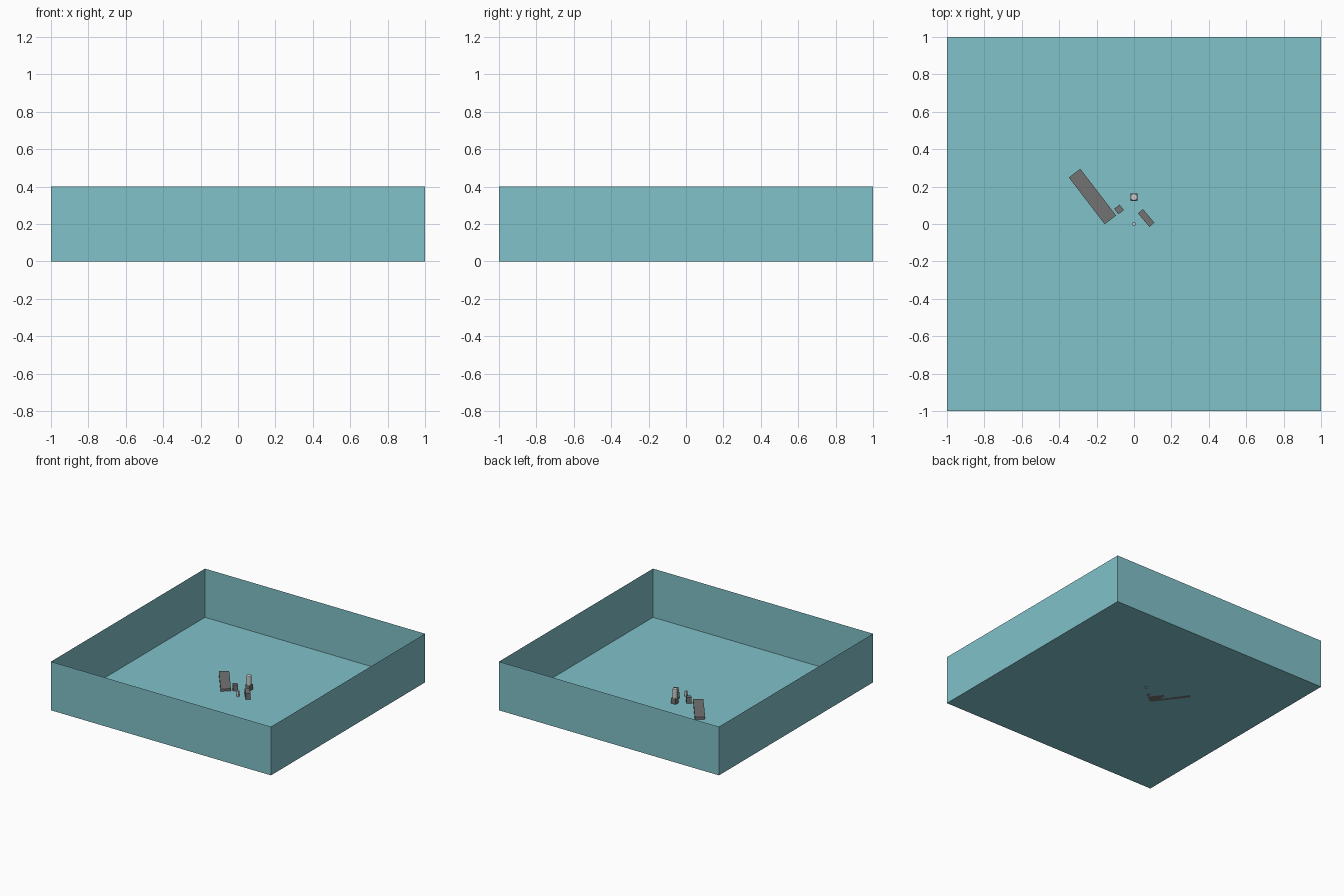
import bpy, bmesh, math

if "Cube" in bpy.data.objects:
    bpy.data.objects.remove(bpy.data.objects["Cube"])


def material(name, rgb):
    m = bpy.data.materials.new(name)
    m.diffuse_color = (*rgb, 1)
    m.use_nodes = True
    m.node_tree.nodes["Principled BSDF"].inputs["Base Color"].default_value = m.diffuse_color
    return m


teal = material("teal", (0.22, 0.54, 0.59))
dark = material("dark_grey", (0.17, 0.17, 0.17))


def finish(bm, name, mat=None):
    me = bpy.data.meshes.new(name)
    bm.to_mesh(me)
    bm.free()
    ob = bpy.data.objects.new(name, me)
    bpy.context.collection.objects.link(ob)
    if mat:
        me.materials.append(mat)
    return ob


def box(name, x, y, size, z0=0.0, angle=0, mat=None):
    bm = bmesh.new()
    bmesh.ops.create_cube(bm, size=1)
    bmesh.ops.scale(bm, vec=size, verts=bm.verts)
    ob = finish(bm, name, mat)
    ob.location = (x, y, z0 + size[2] / 2)
    ob.rotation_euler.z = math.radians(angle)
    return ob


# open tray: single-sheet floor and four walls
bm = bmesh.new()
bmesh.ops.create_cube(bm, size=1)
bmesh.ops.scale(bm, vec=(2, 2, 0.4), verts=bm.verts)
bmesh.ops.translate(bm, vec=(0, 0, 0.2), verts=bm.verts)
lid = [f for f in bm.faces if f.normal.z > 0.9]
bmesh.ops.delete(bm, geom=lid, context='FACES_ONLY')
finish(bm, "tray", teal)

# small blocks lying on the floor
box("long_slab", -0.222, 0.147, (0.315, 0.077, 0.02), angle=-52.5, mat=dark)
box("small_block", -0.08, 0.078, (0.037, 0.037, 0.05), angle=-52.5, mat=dark)
box("side_block", 0.065, 0.032, (0.095, 0.035, 0.05), angle=-50, mat=dark)
box("centre_peg", 0.0, 0.0, (0.017, 0.017, 0.045))

# round post on a square foot
box("post_foot", 0.0, 0.143, (0.04, 0.04, 0.045), mat=dark)
bm = bmesh.new()
bmesh.ops.create_cone(bm, cap_ends=True, segments=16, radius1=0.02,
                      radius2=0.02, depth=0.075)
top = [e for e in bm.edges if all(v.co.z > 0.03 for v in e.verts)]
bmesh.ops.bevel(bm, geom=top, offset=0.008, segments=2, profile=0.5,
                affect='EDGES')
post = finish(bm, "round_post")
post.location = (0, 0.143, 0.0825)
